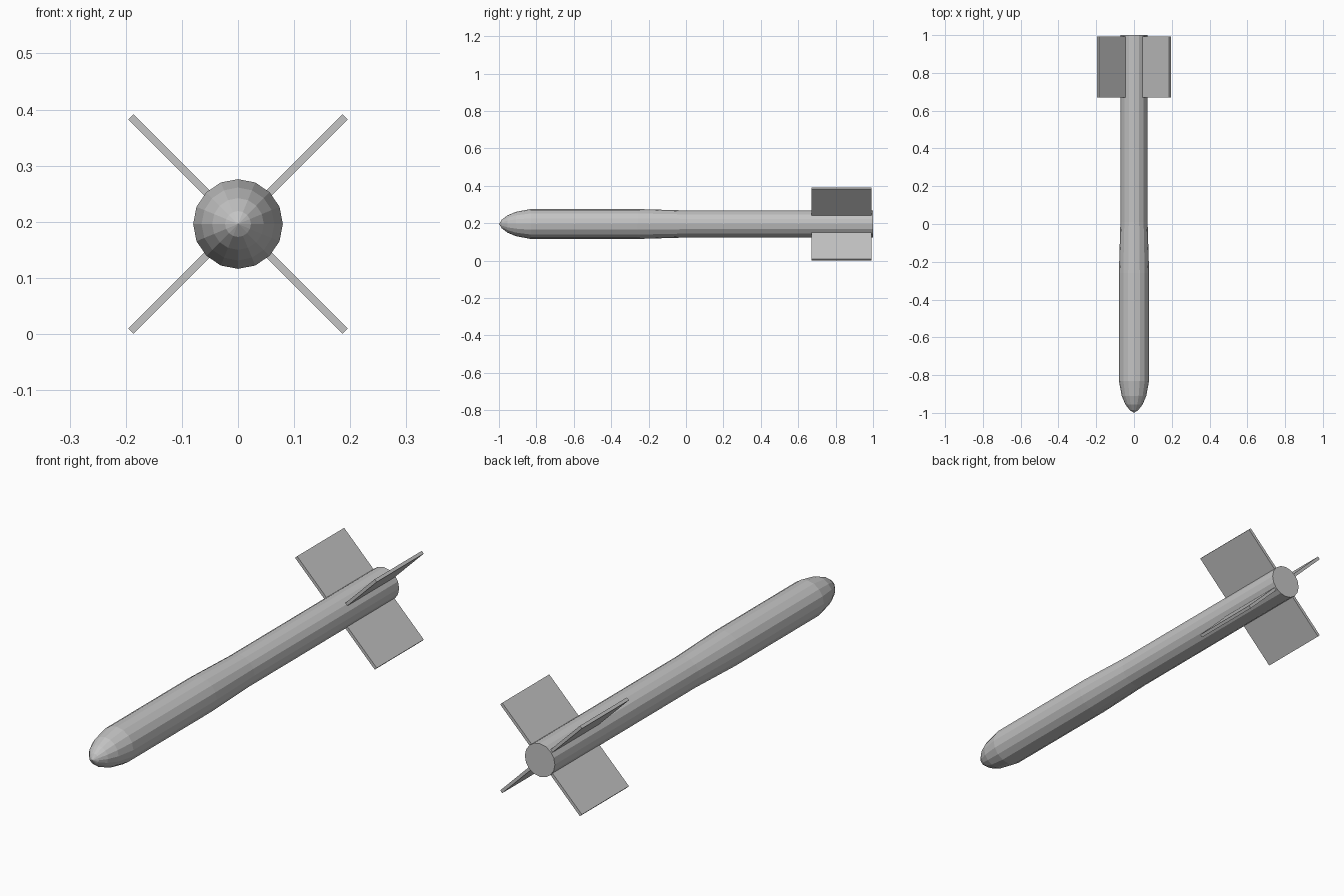
import bpy
import bmesh
import math
from mathutils import Matrix, Vector

cube = bpy.data.objects.get("Cube")
if cube:
    bpy.data.objects.remove(cube, do_unlink=True)

AXIS_Z = 0.196   # height of the long axis
SIDES = 16

grey = bpy.data.materials.new("plain_grey")
grey.use_nodes = True
grey.diffuse_color = (0.55, 0.55, 0.55, 1)
grey.node_tree.nodes["Principled BSDF"].inputs["Base Color"].default_value = (0.55, 0.55, 0.55, 1)


def finish(name, bm):
    bmesh.ops.recalc_face_normals(bm, faces=bm.faces)
    mesh = bpy.data.meshes.new(name)
    bm.to_mesh(mesh)
    bm.free()
    mesh.materials.append(grey)
    obj = bpy.data.objects.new(name, mesh)
    obj.location.z = AXIS_Z
    bpy.context.collection.objects.link(obj)
    return obj


# Body: faceted rounded nose, slight waist taper, flat tail (y, radius)
profile = [(-0.985, 0.023), (-0.955, 0.046), (-0.91, 0.065), (-0.83, 0.08),
           (-0.26, 0.08), (0.01, 0.072), (1.0, 0.072)]
bm = bmesh.new()
rings = []
for y, r in profile:
    angles = [2 * math.pi * i / SIDES for i in range(SIDES)]
    rings.append([bm.verts.new((r * math.cos(a), y, r * math.sin(a))) for a in angles])
tip = bm.verts.new((0, -1, 0))
for i in range(SIDES):
    j = (i + 1) % SIDES
    bm.faces.new((tip, rings[0][i], rings[0][j]))
    for a, b in zip(rings, rings[1:]):
        bm.faces.new((a[i], b[i], b[j], a[j]))
bm.faces.new(rings[-1])
finish("body", bm)

# Tail fins: four thin plates set diagonally
INNER, OUTER, THICK = 0.06, 0.27, 0.0135
FRONT, BACK = 0.67, 0.992
names = ["upper_left_fin", "upper_right_fin", "lower_right_fin", "lower_left_fin"]
for k, name in enumerate(names):
    bm = bmesh.new()
    bmesh.ops.create_cube(bm, size=1)
    bmesh.ops.scale(bm, vec=Vector((OUTER - INNER, BACK - FRONT, THICK)), verts=bm.verts)
    bmesh.ops.translate(bm, vec=Vector(((OUTER + INNER) / 2, (BACK + FRONT) / 2, 0)), verts=bm.verts)
    turn = Matrix.Rotation(-math.radians(45 + 90 * k), 3, 'Y')
    bmesh.ops.rotate(bm, cent=Vector(), matrix=turn, verts=bm.verts)
    finish(name, bm)
